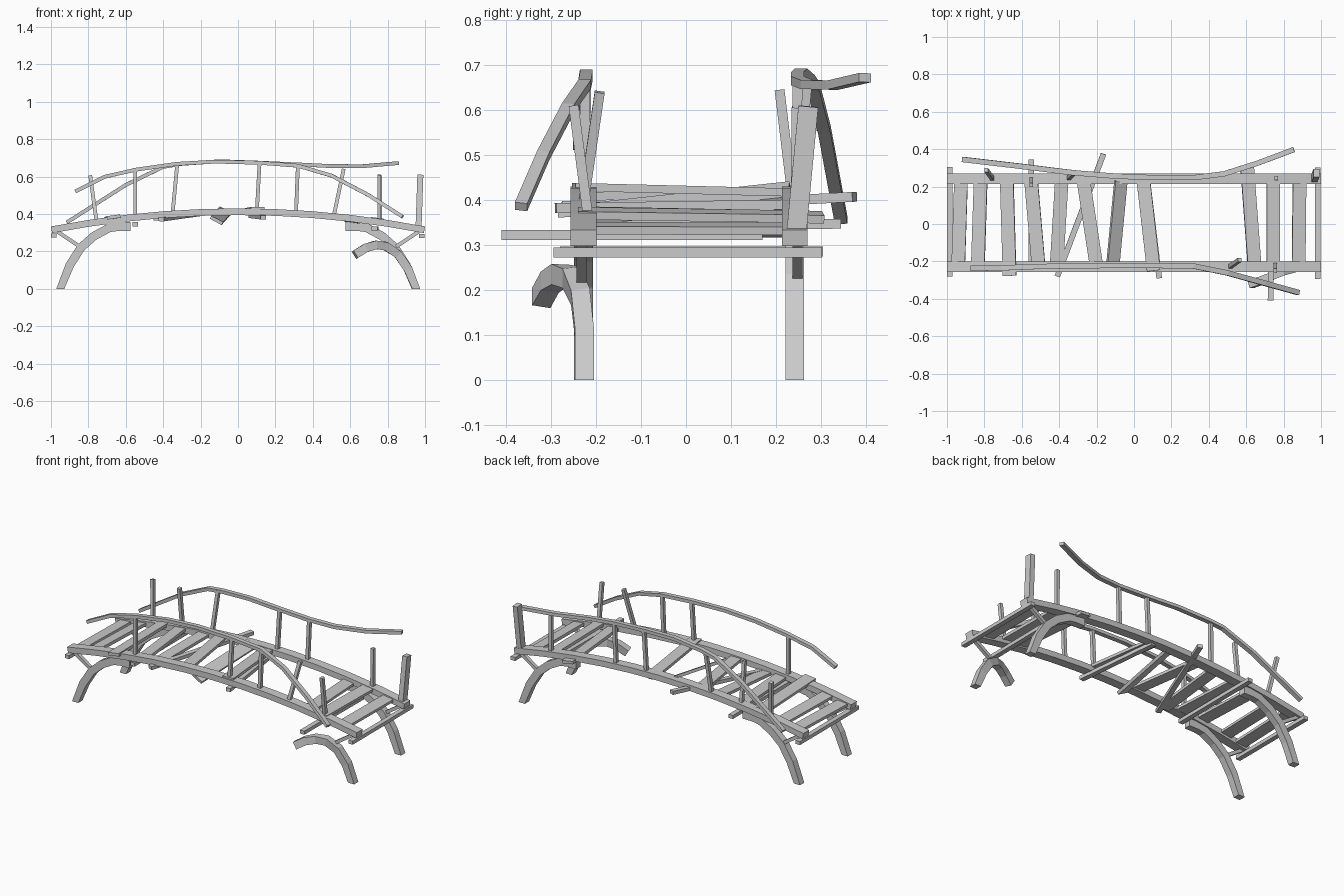
import bpy, bmesh, math
from mathutils import Vector, Quaternion


def beam(name, pts, w, h, roll=0.0, flat_start=False):
    """Sweep a w (sideways) x h rectangle along a polyline."""
    pts = [Vector(p) for p in pts]
    n = len(pts)
    main = pts[-1] - pts[0]
    along_y = abs(main.y) > max(abs(main.x), abs(main.z))
    ref = Vector((1, 0, 0)) if along_y else Vector((0, 1, 0))
    bm = bmesh.new()
    rings = []
    for i, p in enumerate(pts):
        a = (p - pts[i - 1]).normalized() if i else Vector()
        b = (pts[i + 1] - p).normalized() if i < n - 1 else Vector()
        t = (a + b).normalized()
        side = (ref - t * ref.dot(t)).normalized()
        side = Quaternion(t, math.radians(roll)) @ side
        up = t.cross(side)
        ring = [bm.verts.new(p + side * (sx * w / 2) + up * (sy * h / 2))
                for sx, sy in ((-1, -1), (1, -1), (1, 1), (-1, 1))]
        if flat_start and i == 0:
            for v in ring:
                v.co.z = 0
        rings.append(ring)
    for r, s in zip(rings, rings[1:]):
        for k in range(4):
            bm.faces.new((r[k], r[(k + 1) % 4], s[(k + 1) % 4], s[k]))
    bm.faces.new(rings[0])
    bm.faces.new(rings[-1])
    bmesh.ops.recalc_face_normals(bm, faces=bm.faces)
    me = bpy.data.meshes.new(name)
    bm.to_mesh(me)
    bm.free()
    ob = bpy.data.objects.new(name, me)
    bpy.context.collection.objects.link(ob)
    return ob


def arch(x):
    """Centre height of the bridge arch at x."""
    return 0.412 - 0.097 * x * x


FRONT, BACK = -0.228, 0.242

# arched stringers
for side, y in (("front", FRONT), ("back", BACK)):
    xs = [-0.997 + 1.994 * i / 10 for i in range(11)]
    beam(side + "_stringer", [(x, y, arch(x)) for x in xs], 0.057, 0.036)

# curved legs, three sound and one sagging outwards
leg = [(0.95, 0), (0.9, 0.125), (0.84, 0.22), (0.77, 0.282), (0.69, 0.325), (0.64, 0.333), (0.575, 0.333)]
for name, s, y in (("front_left_leg", -1, FRONT), ("back_left_leg", -1, BACK), ("back_right_leg", 1, BACK)):
    beam(name, [(s * x, y, z) for x, z in leg], 0.042, 0.046, flat_start=True)
beam("front_right_sagging_leg",
     [(0.953, -0.226, 0), (0.91, -0.226, 0.105), (0.855, -0.235, 0.185), (0.79, -0.255, 0.228),
      (0.735, -0.28, 0.234), (0.68, -0.303, 0.217), (0.625, -0.322, 0.182)], 0.042, 0.046, flat_start=True)

# diagonal braces between stringer ends and legs
for sx in (-1, 1):
    for y in (FRONT - 0.004, BACK + 0.006):
        beam("brace", [(sx * 0.965, y, 0.305), (sx * 0.845, y, 0.225)], 0.022, 0.02)

# cross joists under the deck: start, end
joists = [
    ((-0.985, -0.28, 0.285), (-0.985, 0.305, 0.285)),
    ((0.983, -0.295, 0.283), (0.983, 0.303, 0.283)),
    ((-0.55, -0.255, 0.345), (-0.55, 0.345, 0.347)),
    ((-0.41, -0.28, 0.372), (-0.163, 0.375, 0.407)),
    ((0.135, -0.29, 0.382), (0.07, 0.25, 0.39)),
    ((0.73, -0.41, 0.322), (0.735, 0.17, 0.322)),
]
for a, b in joists:
    beam("joist", [a, b], 0.03, 0.022)

# deck planks: x front, y front, x back, y back, z offsets, roll
planks = [
    (-0.94, -0.23, -0.925, 0.23, 0, 0, -5),
    (-0.835, -0.23, -0.82, 0.23, 0.005, 0, -8),
    (-0.665, -0.277, -0.68, 0.23, 0.015, 0.01, -8),
    (-0.51, -0.23, -0.55, 0.23, -0.01, 0.005, -5),
    (-0.415, -0.24, -0.385, 0.255, -0.02, 0.0, 0),
    (-0.2, -0.23, -0.27, 0.23, 0.0, 0.005, 0),
    (-0.115, -0.24, -0.07, 0.23, -0.045, 0.005, 28),
    (0.105, -0.25, 0.05, 0.23, 0.018, 0.005, 0),
    (0.645, -0.23, 0.605, 0.305, 0, -0.015, 8),
    (0.745, -0.24, 0.745, 0.24, 0.012, 0.005, 8),
    (0.88, -0.23, 0.885, 0.23, 0, 0.0, 8),
]
for x0, y0, x1, y1, d0, d1, roll in planks:
    beam("plank", [(x0, y0, arch(x0) + d0), (x1, y1, arch(x1) + d1)], 0.072, 0.018, roll)

# warped handrails
beam("front_handrail",
     [(-0.87, -0.237, 0.52), (-0.71, -0.235, 0.6), (-0.54, -0.228, 0.638), (-0.33, -0.224, 0.668),
      (-0.12, -0.222, 0.68), (0.11, -0.222, 0.674), (0.32, -0.225, 0.658), (0.5, -0.262, 0.605),
      (0.7, -0.317, 0.5), (0.88, -0.367, 0.385)], 0.028, 0.02)
beam("back_handrail",
     [(-0.915, 0.345, 0.355), (-0.6, 0.308, 0.555), (-0.4, 0.283, 0.652), (-0.3, 0.272, 0.668),
      (-0.1, 0.256, 0.682), (0.1, 0.248, 0.675), (0.32, 0.248, 0.665), (0.48, 0.268, 0.657),
      (0.66, 0.325, 0.655), (0.855, 0.398, 0.672)], 0.028, 0.02)

# balusters: foot, head
balusters = [
    ((-0.55, -0.225, 0.38), (-0.55, -0.226, 0.635)),
    ((0.1, -0.225, 0.4), (0.115, -0.222, 0.67)),
    ((0.31, -0.225, 0.4), (0.32, -0.225, 0.655)),
    ((0.51, -0.23, 0.38), (0.565, -0.192, 0.64)),
    ((0.755, -0.215, 0.34), (0.755, -0.25, 0.61)),
    ((-0.755, 0.24, 0.35), (-0.79, 0.288, 0.605)),
    ((-0.55, 0.24, 0.38), (-0.55, 0.208, 0.645)),
    ((-0.35, 0.245, 0.4), (-0.325, 0.27, 0.665)),
    ((0.1, 0.245, 0.4), (0.115, 0.248, 0.67)),
    ((0.31, 0.245, 0.4), (0.32, 0.248, 0.66)),
    ((0.76, 0.243, 0.35), (0.76, 0.246, 0.605)),
]
for a, b in balusters:
    beam("baluster", [a, b], 0.022, 0.02)

# stout end post
beam("end_post", [(0.965, 0.245, 0.32), (0.975, 0.272, 0.608)], 0.044, 0.032)
